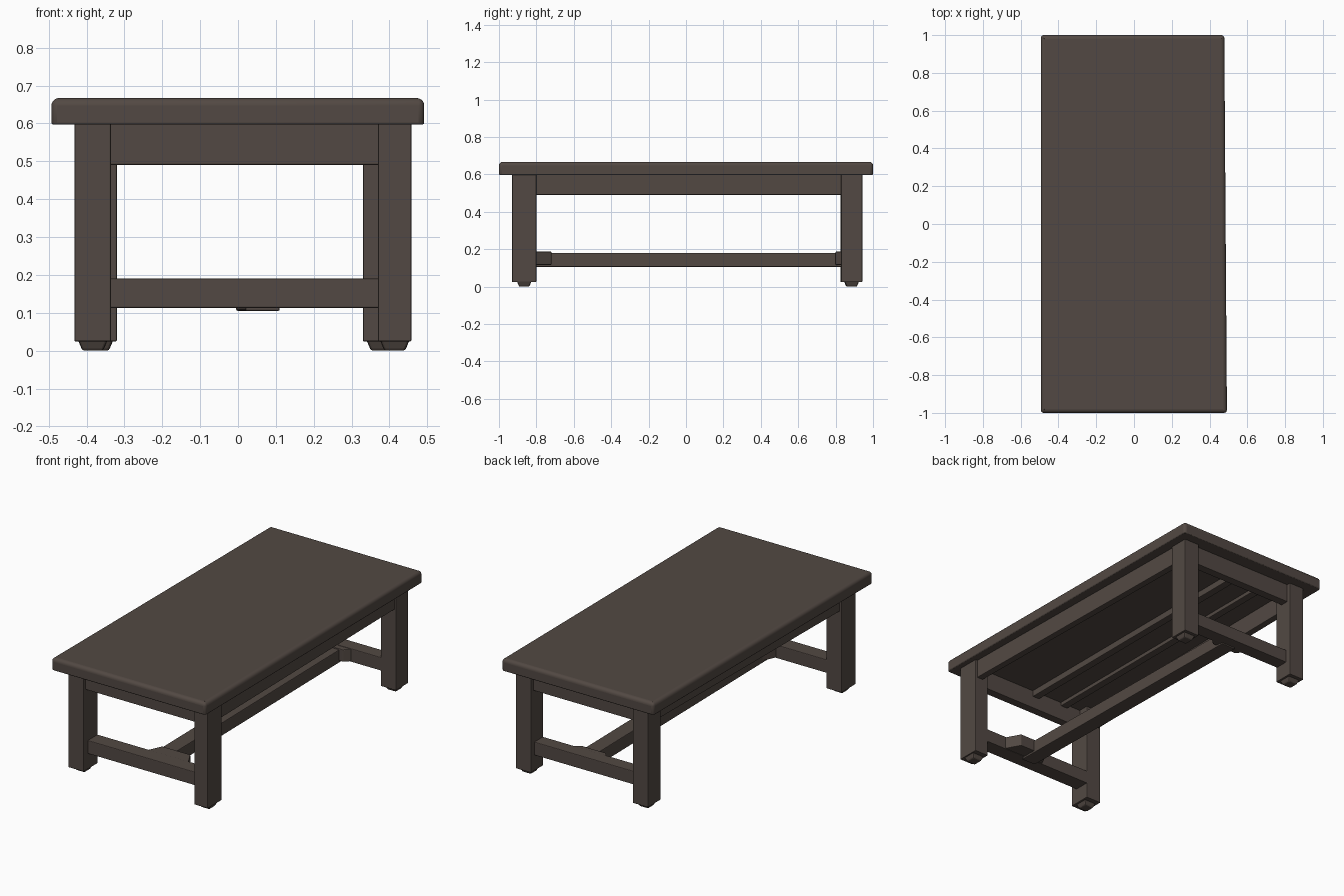
import bpy, bmesh

if "Cube" in bpy.data.objects:
    bpy.data.objects.remove(bpy.data.objects["Cube"])

wood = bpy.data.materials.new("dark brown wood")
wood.diffuse_color = (0.085, 0.066, 0.056, 1)
wood.use_nodes = True
wood.node_tree.nodes["Principled BSDF"].inputs["Base Color"].default_value = wood.diffuse_color


def finish(bm, name):
    bmesh.ops.recalc_face_normals(bm, faces=bm.faces)
    me = bpy.data.meshes.new(name)
    bm.to_mesh(me)
    bm.free()
    ob = bpy.data.objects.new(name, me)
    bpy.context.collection.objects.link(ob)
    me.materials.append(wood)
    return ob


def extrude_outline(outline, z0, z1):
    bm = bmesh.new()
    face = bm.faces.new([bm.verts.new((x, y, z0)) for x, y in outline])
    for v in bmesh.ops.extrude_face_region(bm, geom=[face])["geom"]:
        if isinstance(v, bmesh.types.BMVert):
            v.co.z = z1
    return bm


def prism(name, outline, z0, z1, bevel=0.004):
    """Extrude a plan outline from z0 to z1 and soften its edges."""
    bm = extrude_outline(outline, z0, z1)
    bmesh.ops.bevel(bm, geom=bm.edges[:], offset=bevel, segments=2,
                    profile=0.5, affect='EDGES')
    return finish(bm, name)


def box(name, x0, x1, y0, y1, z0, z1, bevel=0.004):
    return prism(name, [(x0, y0), (x1, y0), (x1, y1), (x0, y1)], z0, z1, bevel)


# Tabletop: slightly narrower at the back, rounded upper rim
bm = extrude_outline([(-0.493, -1), (0.492, -1), (0.478, 1), (-0.493, 1)], 0.597, 0.667)
corners = [e for e in bm.edges if abs(e.verts[0].co.z - e.verts[1].co.z) > 0.01]
bmesh.ops.bevel(bm, geom=corners, offset=0.015, segments=3, profile=0.5, affect='EDGES')
for z, off, seg in ((0.667, 0.02, 5), (0.597, 0.005, 2)):
    rim = [e for e in bm.edges if all(abs(v.co.z - z) < 1e-4 for v in e.verts)]
    bmesh.ops.bevel(bm, geom=rim, offset=off, segments=seg, profile=0.5, affect='EDGES')
for f in bm.faces:
    f.smooth = f.calc_area() < 0.02  # only the rounded rim is smooth
finish(bm, "tabletop")

# Legs with small tapered feet
legs = {"front_left": (-0.432, -0.335, -0.93, -0.80),
        "front_right": (0.37, 0.458, -0.93, -0.80),
        "back_left": (-0.417, -0.32, 0.825, 0.943),
        "back_right": (0.33, 0.427, 0.83, 0.943)}
for name, (x0, x1, y0, y1) in legs.items():
    box(name + "_leg", x0, x1, y0, y1, 0.024, 0.6)
    cx, cy = (x0 + x1) / 2, (y0 + y1) / 2
    bm = bmesh.new()
    bmesh.ops.create_cube(bm, size=1)
    for v in bm.verts:
        k = 0.055 if v.co.z < 0 else 0.08
        v.co = (cx + v.co.x * k, cy + v.co.y * k, 0 if v.co.z < 0 else 0.03)
    bmesh.ops.bevel(bm, geom=bm.edges[:], offset=0.006, segments=2,
                    profile=0.5, affect='EDGES')
    finish(bm, name + "_foot")

# Aprons under the top, the side ones following the legs
box("front_apron", -0.35, 0.39, -0.91, -0.86, 0.49, 0.6)
box("back_apron", -0.34, 0.35, 0.87, 0.92, 0.49, 0.6)
prism("right_apron", [(0.405, -0.82), (0.445, -0.82), (0.418, 0.85), (0.378, 0.85)], 0.49, 0.6)
prism("left_apron", [(-0.42, -0.82), (-0.38, -0.82), (-0.365, 0.85), (-0.405, 0.85)], 0.49, 0.6)

# Battens on the underside
box("middle_batten", -0.045, 0.0, -0.86, 0.87, 0.56, 0.6)
box("side_batten", -0.245, -0.2, -0.86, 0.87, 0.575, 0.6)

# Low H-shaped stretcher frame with trapezoid joint blocks
box("front_stretcher", -0.35, 0.39, -0.89, -0.80, 0.113, 0.19)
box("back_stretcher", -0.34, 0.35, 0.83, 0.91, 0.113, 0.19)
prism("long_stretcher", [(0.02, -0.82), (0.11, -0.82), (0.085, 0.85), (-0.005, 0.85)], 0.105, 0.18)
prism("front_joint", [(-0.02, -0.81), (0.25, -0.81), (0.2, -0.72), (0.02, -0.72)], 0.116, 0.187)
prism("back_joint", [(-0.08, 0.84), (0.15, 0.84), (0.11, 0.80), (-0.05, 0.80)], 0.116, 0.187)
